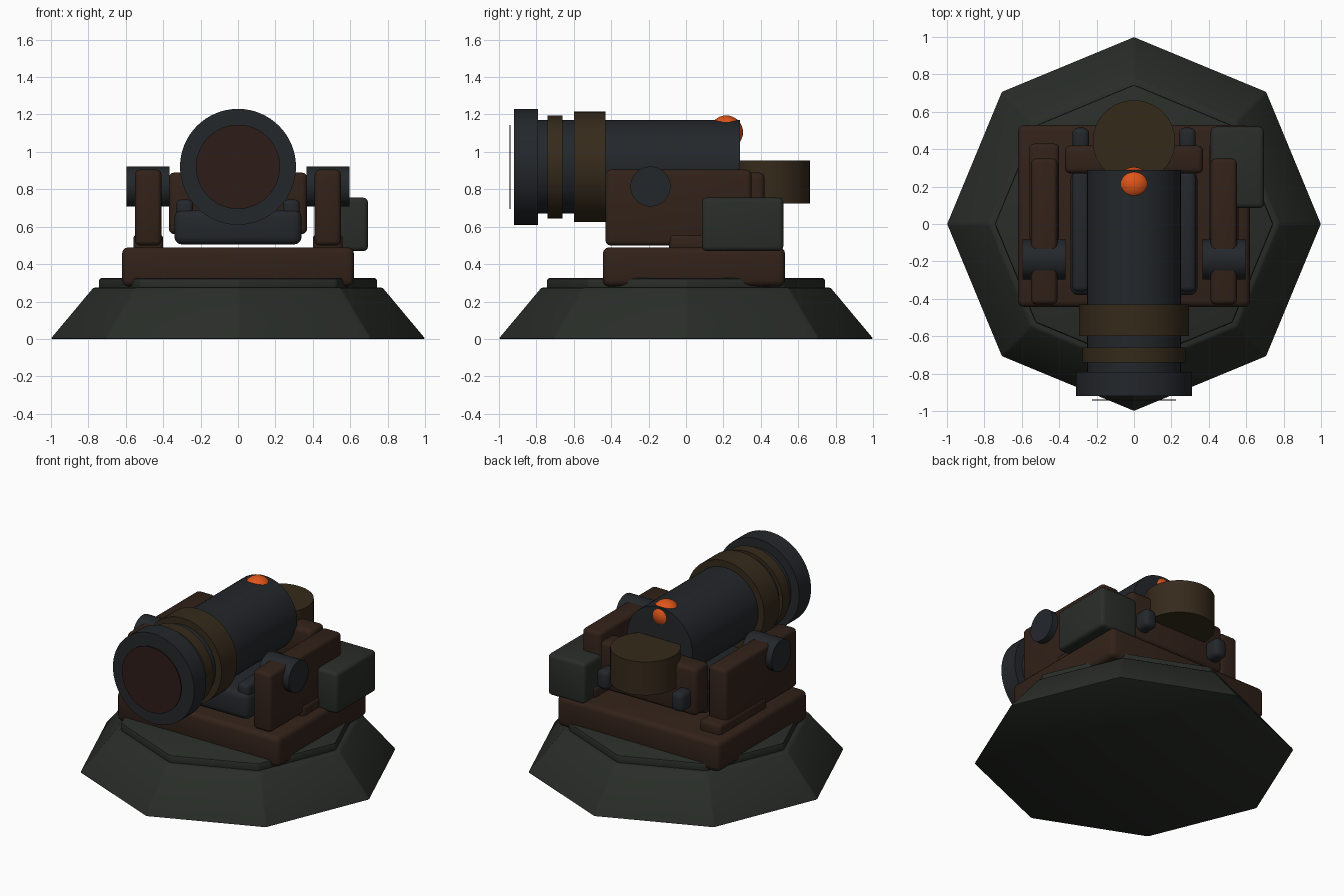
import bpy
import bmesh
from math import radians
from mathutils import Matrix, Vector

cube = bpy.data.objects.get("Cube")
if cube:
    bpy.data.objects.remove(cube, do_unlink=True)


def material(name, rgb, roughness=0.7):
    mat = bpy.data.materials.new(name)
    mat.use_nodes = True
    color = (*rgb, 1)
    mat.diffuse_color = color
    shader = mat.node_tree.nodes["Principled BSDF"]
    shader.inputs["Base Color"].default_value = color
    shader.inputs["Roughness"].default_value = roughness
    return mat


STONE = material("dark_stone", (0.022, 0.026, 0.021))
WOOD = material("dark_wood", (0.032, 0.016, 0.010))
IRON = material("black_iron", (0.017, 0.020, 0.024))
BRONZE = material("dull_bronze", (0.036, 0.023, 0.011))
BORE = material("bore_brown", (0.026, 0.012, 0.009))
EMBER = material("ember_orange", (0.75, 0.09, 0.01))


def finish(name, bm, mat, bevel=0.0, segments=3):
    """Bevel the mesh, make it an object and shade it."""
    if bevel:
        bmesh.ops.bevel(bm, geom=bm.edges[:], offset=bevel, segments=segments,
                        profile=0.5, affect='EDGES', clamp_overlap=True)
    mesh = bpy.data.meshes.new(name)
    bm.to_mesh(mesh)
    bm.free()
    mesh.materials.append(mat)
    obj = bpy.data.objects.new(name, mesh)
    bpy.context.collection.objects.link(obj)
    bpy.ops.object.select_all(action='DESELECT')
    obj.select_set(True)
    bpy.context.view_layer.objects.active = obj
    bpy.ops.object.shade_smooth_by_angle(angle=radians(35))
    return obj


def box(name, x, y, z, mat, bevel=0.03):
    """Rounded box from (min, max) ranges."""
    bm = bmesh.new()
    spans = (x, y, z)
    center = Vector([(a + b) / 2 for a, b in spans])
    size = Vector([b - a for a, b in spans])
    bmesh.ops.create_cube(bm, size=1, matrix=Matrix.Translation(center) @ Matrix.Diagonal(size).to_4x4())
    return finish(name, bm, mat, bevel)


def cylinder(name, axis, center, span, radius, mat, sides=64, top=None, bevel=0.0):
    """Cylinder or cone along an axis; center gives the other two coordinates."""
    bm = bmesh.new()
    location = list(center)
    location.insert("XYZ".index(axis), sum(span) / 2)
    turn = {"X": Matrix.Rotation(radians(90), 4, 'Y'),
            "Y": Matrix.Rotation(radians(90), 4, 'X'),
            "Z": Matrix.Identity(4)}[axis]
    bmesh.ops.create_cone(bm, cap_ends=True, segments=sides, radius1=radius,
                          radius2=radius if top is None else top,
                          depth=span[1] - span[0],
                          matrix=Matrix.Translation(location) @ turn)
    return finish(name, bm, mat, bevel, segments=2)


def sided(side, low, high):
    return tuple(sorted((side * low, side * high)))


# Octagonal plinth
cylinder("plinth", "Z", (0, 0), (0, 0.275), 1.005, STONE, sides=8, top=0.775, bevel=0.012)
cylinder("plinth_step", "Z", (0, 0), (0.26, 0.325), 0.745, STONE, sides=8, bevel=0.012)

# Carriage
box("carriage_bed", (-0.62, 0.62), (-0.445, 0.53), (0.28, 0.49), WOOD, 0.035)
box("rear_transom", (-0.37, 0.37), (0.27, 0.42), (0.56, 0.89), WOOD, 0.03)
box("barrel_cradle", (-0.34, 0.34), (-0.38, 0.28), (0.505, 0.69), IRON, 0.04)

for side, label in ((1, "left"), (-1, "right")):
    box(label + "_cheek", sided(side, 0.41, 0.55), (-0.43, 0.35), (0.5, 0.905), WOOD, 0.025)
    box(label + "_cheek_foot", sided(side, 0.40, 0.56), (-0.09, 0.43), (0.46, 0.56), WOOD, 0.025)
    box(label + "_cradle_rail", sided(side, 0.24, 0.33), (-0.36, 0.28), (0.62, 0.745), IRON, 0.025)
    box(label + "_transom_bolt", sided(side, 0.24, 0.33), (0.38, 0.515), (0.61, 0.74), IRON, 0.03)
    cylinder(label + "_trunnion", "X", (-0.19, 0.815), sided(side, 0.365, 0.595), 0.107, IRON, sides=48)

# Side chest
box("side_chest", (0.41, 0.695), (0.085, 0.52), (0.47, 0.755), STONE, 0.025)

# Barrel, bands and muzzle
AXIS = (0, 0.92)
for name, span, radius, mat in (
    ("barrel", (-0.85, 0.288), 0.25, IRON),
    ("muzzle_ring", (-0.92, -0.79), 0.31, IRON),
    ("front_band", (-0.74, -0.66), 0.275, BRONZE),
    ("middle_band", (-0.6, -0.43), 0.295, BRONZE),
    ("bore_disc", (-0.943, -0.937), 0.225, BORE),
):
    cylinder(name, "Y", AXIS, span, radius, mat)

# Breech block and glowing vent
cylinder("breech_drum", "Z", (0, 0.442), (0.725, 0.955), 0.22, BRONZE)
bm = bmesh.new()
bmesh.ops.create_uvsphere(bm, u_segments=32, v_segments=16, radius=0.09,
                          matrix=Matrix.Translation((0, 0.215, 1.105)))
finish("glowing_vent", bm, EMBER)
